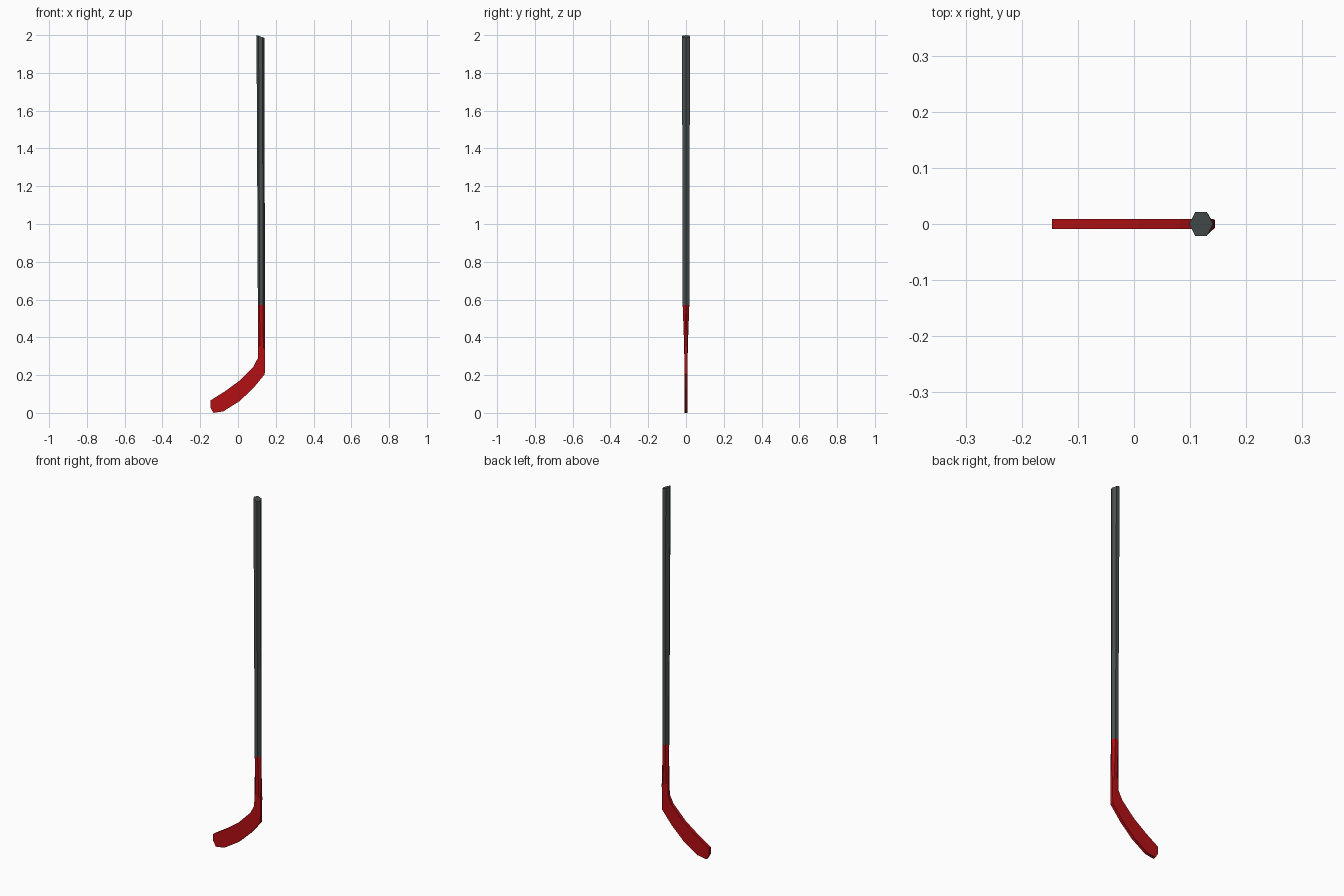
import bpy, bmesh
from mathutils import Vector

if "Cube" in bpy.data.objects:
    bpy.data.objects.remove(bpy.data.objects["Cube"])


def material(name, color):
    m = bpy.data.materials.new(name)
    m.diffuse_color = (*color, 1)
    m.use_nodes = True
    m.node_tree.nodes["Principled BSDF"].inputs["Base Color"].default_value = m.diffuse_color
    return m


def section(lx, lz, rx, rz, w, a):
    """Cross-section from a left to a right edge; a=0 gives a hexagon, a=w a rectangle."""
    l, r = Vector((lx, 0, lz)), Vector((rx, 0, rz))
    pts = [(0, -a), (0.26, -w), (0.74, -w), (1, -a), (1, a), (0.74, w), (0.26, w), (0, a)]
    return [l.lerp(r, t) + Vector((0, y, 0)) for t, y in pts]


def loft(name, rows, mat):
    bm = bmesh.new()
    rings = [[bm.verts.new(p) for p in section(*row)] for row in rows]
    for A, B in zip(rings, rings[1:]):
        for i in range(8):
            j = (i + 1) % 8
            bm.faces.new((A[i], A[j], B[j], B[i]))
    bm.faces.new(rings[0])
    bm.faces.new(rings[-1])
    bmesh.ops.remove_doubles(bm, verts=bm.verts, dist=1e-5)
    bmesh.ops.recalc_face_normals(bm, faces=bm.faces)
    me = bpy.data.meshes.new(name)
    bm.to_mesh(me)
    bm.free()
    me.materials.append(mat)
    ob = bpy.data.objects.new(name, me)
    bpy.context.collection.objects.link(ob)


grey = material("dark grey", (0.065, 0.08, 0.08))
red = material("red", (0.45, 0.005, 0.007))

# Six-sided shaft with a slanted top
joint = (0.105, 0.57, 0.142, 0.57, 0.0175, 0)
loft("shaft", [(0.098, 2.0, 0.141, 1.985, 0.021, 0), joint], grey)

# Socket tapering into the thin curved blade
T = 0.0085
blade = [
    (0.106, 0.36, 0.144, 0.34, 0.0095, 0.007),
    (0.105, 0.29, 0.1415, 0.204, T, T),
    (0.082, 0.245, 0.08, 0.13, T, T),
    (0.008, 0.170, 0.008, 0.062, T, T),
    (-0.071, 0.113, -0.078, 0.008, T, T),
    (-0.135, 0.073, -0.13, 0.0, T, T),
    (-0.146, 0.066, -0.146, 0.028, T, T),
]
loft("blade", [joint] + blade, red)
